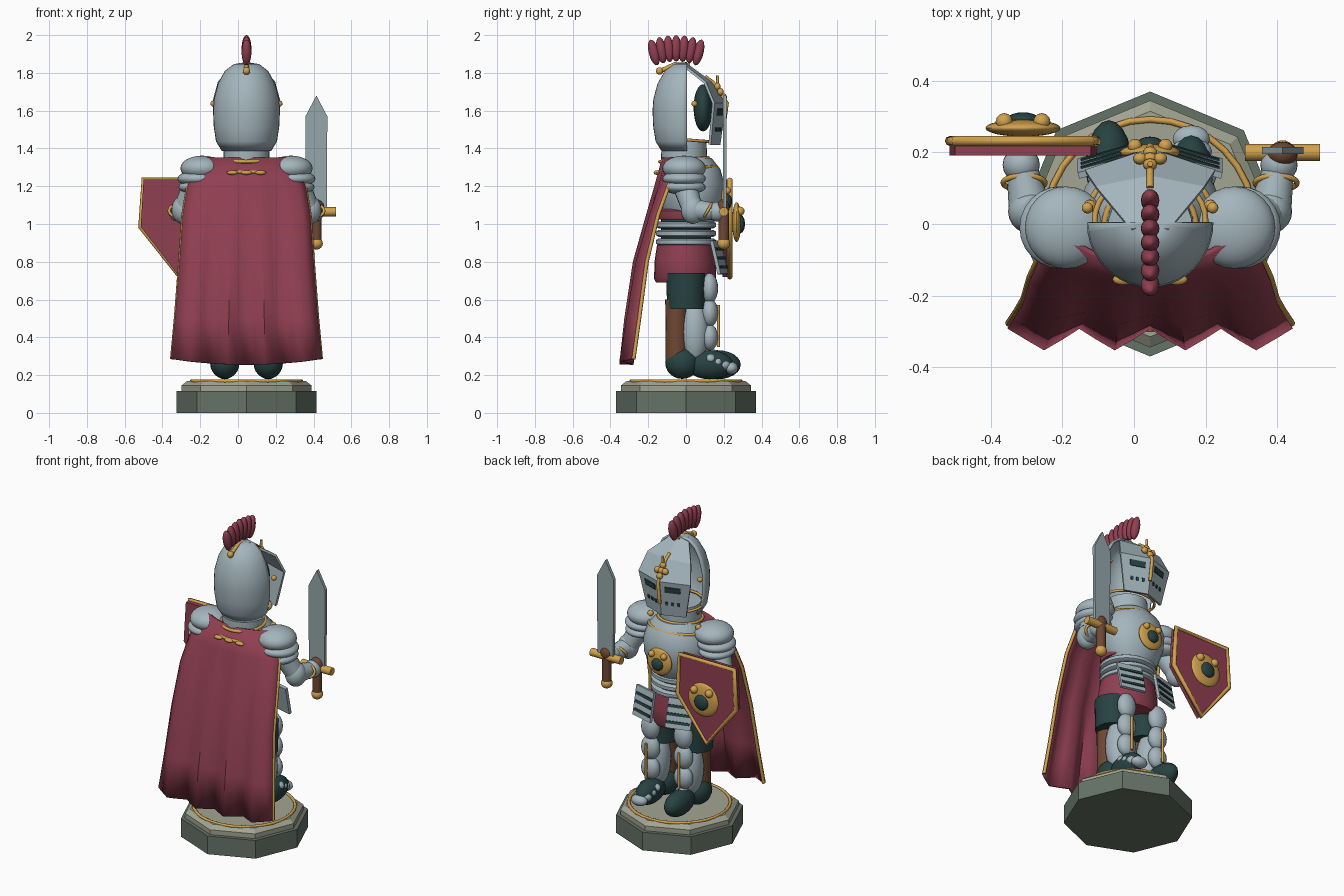
import bpy, bmesh, math
from mathutils import Vector, Matrix

if "Cube" in bpy.data.objects:
    bpy.data.objects.remove(bpy.data.objects["Cube"])

CX = 0.045  # figure axis; everything is built around x = 0 and shifted at the end


def mat(name, r, g, b):
    m = bpy.data.materials.new(name)
    m.diffuse_color = (r, g, b, 1)
    m.use_nodes = True
    m.node_tree.nodes["Principled BSDF"].inputs["Base Color"].default_value = m.diffuse_color
    return m


STEEL = mat("steel", .37, .465, .505)
BLADE = mat("blade steel", .30, .385, .41)
RED = mat("crimson", .28, .05, .083)
GOLD = mat("gold", .64, .36, .075)
DARK = mat("dark green", .02, .055, .053)
BROWN = mat("brown leather", .16, .065, .033)
STONE = mat("dark stone", .13, .17, .135)
STONE2 = mat("light stone", .36, .375, .29)


def mk(name, bm, material, smooth=True, thick=0):
    bmesh.ops.recalc_face_normals(bm, faces=bm.faces[:])
    me = bpy.data.meshes.new(name)
    bm.to_mesh(me)
    bm.free()
    me.materials.append(material)
    if smooth:
        me.shade_smooth()
        me.set_sharp_from_angle(angle=math.radians(45))
    o = bpy.data.objects.new(name, me)
    bpy.context.collection.objects.link(o)
    if thick:
        s = o.modifiers.new("thickness", 'SOLIDIFY')
        s.thickness, s.offset = thick, 0
    return o


def ell(name, loc, rad, material, seg=20, tilt=0):
    bm = bmesh.new()
    bmesh.ops.create_uvsphere(bm, u_segments=seg, v_segments=seg // 2 + 2, radius=1)
    m = Matrix.Translation(loc) @ Matrix.Rotation(tilt, 4, 'X') @ Matrix.Diagonal((*rad, 1))
    bmesh.ops.transform(bm, matrix=m, verts=bm.verts)
    return mk(name, bm, material)


def rod(name, a, b, r1, r2, material, seg=16):
    a, b = Vector(a), Vector(b)
    bm = bmesh.new()
    bmesh.ops.create_cone(bm, cap_ends=True, segments=seg, radius1=r1, radius2=r2, depth=(b - a).length)
    m = Matrix.Translation((a + b) / 2) @ (b - a).to_track_quat('Z', 'Y').to_matrix().to_4x4()
    bmesh.ops.transform(bm, matrix=m, verts=bm.verts)
    return mk(name, bm, material)


def grid(name, rows, material, closed=False, smooth=True, thick=0, caps=False):
    bm = bmesh.new()
    vs = [[bm.verts.new(p) for p in r] for r in rows]
    n = len(vs[0])
    for a, b in zip(vs, vs[1:]):
        for i in range(n if closed else n - 1):
            j = (i + 1) % n
            bm.faces.new((a[i], a[j], b[j], b[i]))
    if caps:
        bm.faces.new(vs[0])
        bm.faces.new(vs[-1])
    return mk(name, bm, material, smooth, thick)


def lathe(name, prof, material, seg=28, c=(0, 0), sy=1, start=0, smooth=True):
    rows = [[(c[0] + r * math.cos(start + k * math.tau / seg),
              c[1] + sy * r * math.sin(start + k * math.tau / seg), z) for k in range(seg)] for r, z in prof]
    return grid(name, rows, material, closed=True, smooth=smooth, caps=True)


def tube(name, pts, r, material, cyclic=False):
    cu = bpy.data.curves.new(name, 'CURVE')
    cu.dimensions, cu.bevel_depth, cu.bevel_resolution = '3D', r, 2
    cu.use_fill_caps = True
    sp = cu.splines.new('POLY')
    sp.points.add(len(pts) - 1)
    for p, q in zip(sp.points, pts):
        p.co = (*q, 1)
    sp.use_cyclic_u = cyclic
    cu.materials.append(material)
    o = bpy.data.objects.new(name, cu)
    bpy.context.collection.objects.link(o)


def ring(name, c, rx, ry, r, material, tilt=0):
    tube(name, [(c[0] + rx * math.cos(k * math.tau / 32), c[1] + ry * math.sin(k * math.tau / 32),
                 c[2] + tilt * math.sin(k * math.tau / 32)) for k in range(32)], r, material, True)


def prism(name, outline, y0, y1, material):
    return grid(name, [[(x, y, z) for x, z in outline] for y in (y0, y1)], material,
                closed=True, smooth=False, caps=True)


# Octagonal plinth
lathe("plinth", [(.37, 0), (.37, .115)], STONE, 8, start=math.pi / 2, smooth=False)
lathe("plinth_top", [(.345, .115), (.345, .145), (.315, .168)], STONE2, 8, start=math.pi / 2, smooth=False)
ring("plinth_ring", (0, 0, .168), .292, .292, .009, GOLD)

# Legs and feet
for s in (-1, 1):
    x = s * .115
    ell("boot_heel", (x, -.02, .265), (.078, .09, .085), DARK)
    ell("boot_toe", (x, .165 if s < 0 else .125, .255), (.065, .125, .077), DARK)
    rod("shin", (x, -.05, .25), (x, -.05, .6), .058, .06, BROWN)
    rod("thigh", (x, 0, .55), (x, 0, .74), .1, .105, DARK)
    ell("greave", (x, .045, .43), (.07, .075, .17), STEEL)
    for z, rz in ((.66, .08), (.53, .075), (.4, .07)):
        ell("leg_plate", (x, .125, z), (.06, .045, rz), STEEL)
    tube("greave_trim", [(x, .172, .35), (x, .172, .57)], .008, GOLD)
    for i in range(4):
        r = .07 - .006 * i if s > 0 else .025
        ell("foot_plate", (x, .13 + .036 * i, (.285 if s > 0 else .312) - .016 * i), (r, .038, .033 if s > 0 else .028), STEEL, 16)

# Hips, waist and torso
lathe("skirt", [(.17, .69), (.182, .71), (.18, .8), (.165, .89)], RED, sy=.9, c=(0, -.005))
lathe("waist", [(.14, .87), (.14, 1.06)], DARK, sy=.95)
for z in (.905, .95, .995):
    lathe("waist_band", [(.155, z - .018), (.168, z - .01), (.168, z + .01), (.155, z + .018)], STEEL, sy=.94)
lathe("sash", [(.16, 1.025), (.165, 1.035), (.165, 1.07), (.15, 1.08)], RED, sy=.92)
lathe("breastplate", [(.13, 1.0), (.165, 1.05), (.195, 1.13), (.2, 1.21), (.175, 1.29), (.12, 1.35)],
      STEEL, c=(0, .03), sy=.87)
lathe("neck", [(.118, 1.28), (.122, 1.36), (.118, 1.44)], STEEL, c=(0, -.01))
ring("neck_ring", (0, -.01, 1.34), .128, .128, .009, GOLD, .01)
ring("collar_ring", (0, .005, 1.29), .18, .155, .009, GOLD, .015)
ring("helmet_ring", (0, .01, 1.445), .155, .13, .008, GOLD, -.01)


def medallion(x, y, z, r, studs):
    ell("medallion", (x, y, z), (r, .024, r), GOLD, 24)
    ell("medallion_gem", (x, y + .022, z - .01), (r * .45, .022, r * .45), DARK)
    for s in (-1, 1):
        ell("medallion_stud", (x + s * r * .5, y + .018, z + r * .55), (studs, studs, studs), GOLD, 12)


medallion(0, .2, 1.13, .085, .02)

# Hip plates with dark slots
for s in (-1, 1):
    x = s * .125
    rows = [[(x + k * .075, y - .02 * k * s, z) for k in (-1, 1)] for y, z in ((.155, .91), (.195, .735))]
    grid("hip_plate", rows, STEEL, smooth=False, thick=.018)
    for t in (.2, .47, .74):
        rows = [[(x + k * .068, .155 + .04 * q - .02 * k * s + .012, .91 - .175 * q) for k in (-1, 1)]
                for q in (t, t + .09)]
        grid("hip_plate_slot", rows, DARK, smooth=False, thick=.007)

# Shoulders and arms
for s in (-1, 1):
    for dx, z, rx, rz in ((.235, 1.295, .115, .067), (.25, 1.24, .115, .045), (.255, 1.195, .105, .04)):
        ell("shoulder_plate", (s * dx, -.01, z), (rx, .115, rz), STEEL, 24)
    ell("shoulder_stud", (s * .168, .05, 1.335), (.018, .018, .018), GOLD, 12)
    elbow = Vector((s * .335, .035, 1.075))
    hand = Vector((s * .36, .165, 1.065))
    rod("upper_arm", (s * .275, -.005, 1.2), elbow, .065, .055, STEEL)
    ell("elbow", elbow, (.062, .062, .075), STEEL)
    rod("forearm", elbow, hand, .06, .042, STEEL)
    ring("cuff", (s * .352, .115, 1.07), .058, .02, .008, GOLD, .035)
    ell("gauntlet", hand, (.052, .05, .052), STEEL)
ell("glove_grip", (.37, .195, 1.085), (.042, .035, .045), BROWN)

# Sword
prism("sword_blade", [(.315, 1.08), (.425, 1.08), (.428, 1.57), (.37, 1.68), (.312, 1.57)], .195, .215, BLADE)
rod("sword_guard", (.265, .2, 1.065), (.475, .2, 1.065), .024, .024, GOLD)
rod("sword_grip", (.37, .2, .9), (.37, .2, 1.06), .028, .028, BROWN)
ell("sword_pommel", (.37, .2, .897), (.034, .034, .032), GOLD)

# Shield
SX = -.355
outline = [(SX - .19, 1.235), (SX + .19, 1.235), (SX + .205, .985), (SX, .72), (SX - .205, .985)]
prism("shield", outline, .192, .235, RED)
tube("shield_rim", [(x, .232, z) for x, z in outline], .014, GOLD, True)
medallion(SX, .268, 1.01, .105, .024)

# Pleated cape: z, half width, y at centre, y at sides, pleat depth
CAPE = [(1.35, .23, -.12, -.04, 0), (1.2, .31, -.155, -.1, .008), (1.05, .335, -.19, -.155, .015),
        (.8, .352, -.245, -.215, .03), (.5, .375, -.275, -.255, .045), (.285, .395, -.285, -.285, .06)]
rows = []
for z, w, yc, ye, d in CAPE:
    low = .03 if z < .3 else 0
    rows.append([(w * k / 8, yc + (ye - yc) * (k / 8) ** 2 - d * (1 - abs(abs(k) % 4 - 2) / 2),
                  z - low * (1 - (k / 8) ** 2)) for k in range(-8, 9)])
cape = grid("cape", rows, RED, thick=.016)
for i in (0, -1):
    tube("cape_trim", [(r[i][0], r[i][1] + .008, r[i][2]) for r in rows], .01, GOLD)
for x in (-.075, 0, .075):
    ell("cape_clasp", (x, -.155, 1.272), (.03, .016, .012), GOLD, 12)

# Helmet: open back shell, face inside, faceted visor
prof = [(.005, 1.85), (.065, 1.84), (.11, 1.805), (.145, 1.74), (.166, 1.66), (.17, 1.6), (.167, 1.52),
        (.155, 1.44), (.125, 1.39)]
shell = [[(r * math.cos(a), .005 + 1.03 * r * math.sin(a), z) for a in
          [math.pi + math.pi * k / 20 for k in range(21)]] for r, z in prof]
grid("helmet_shell", shell, STEEL, thick=.014)
ell("face", (0, .09, 1.615), (.11, .05, .125), DARK)
VIS = [(1.845, .0, -.02, .05), (1.75, .13, .10, .15), (1.64, .205, .145, .18), (1.42, .175, .125, .135)]


def vis(u, z, off=0):
    for a, b in zip(VIS, VIS[1:]):
        if z >= b[0]:
            break
    t = (z - a[0]) / (b[0] - a[0])
    yc, ye, w = (a[i] + (b[i] - a[i]) * t for i in (1, 2, 3))
    return (u * w, yc + abs(u) * (ye - yc) + off, z)


grid("visor", [[vis(u, r[0]) for u in (-1, 0, 1)] for r in VIS], STEEL, smooth=False, thick=.014)
for s in (-1, 1):
    slots = [(.2, .72, 1.575, 1.61)] + [(u, u + .1, 1.49, 1.51) for u in (.2, .42, .64)]
    for a, b, z0, z1 in slots:
        grid("visor_slot", [[vis(s * a, z, .01), vis(s * b, z, .01)] for z in (z0, z1)], DARK,
             smooth=False, thick=.006)
    ell("visor_hinge", (s * .175, .045, 1.637), (.016, .016, .016), GOLD, 12)
tube("visor_ridge", [vis(0, z, .012) for z in (1.78, 1.75, 1.64, 1.5)], .01, GOLD)
tube("visor_crossbar", [(-.04, .185, 1.70), (.04, .185, 1.70)], .01, GOLD)
for dx, dz in ((0, 0), (-.028, 0), (.028, 0), (0, .028), (0, -.028)):
    ell("visor_rosette", (dx, .183 - dz * .6, 1.70 + dz), (.02, .017, .02), GOLD, 12)
tube("visor_finial", [(0, .165, 1.71), (0, .168, 1.785)], .008, GOLD)

# Crest
tube("crest_rail", [(0, -.135, 1.81), (0, -.06, 1.845), (0, .02, 1.84)], .012, GOLD)
ell("crest_stud", (0, -.14, 1.81), (.02, .02, .02), GOLD, 12)
for i in range(7):
    t = (i - 3) / 3
    ell("crest_plume", (0, -.052 + .118 * t, 1.93 - .022 * t * t), (.026, .027, .07), RED, 16, -.25 * t)

for o in bpy.data.objects:
    o.location.x += CX
